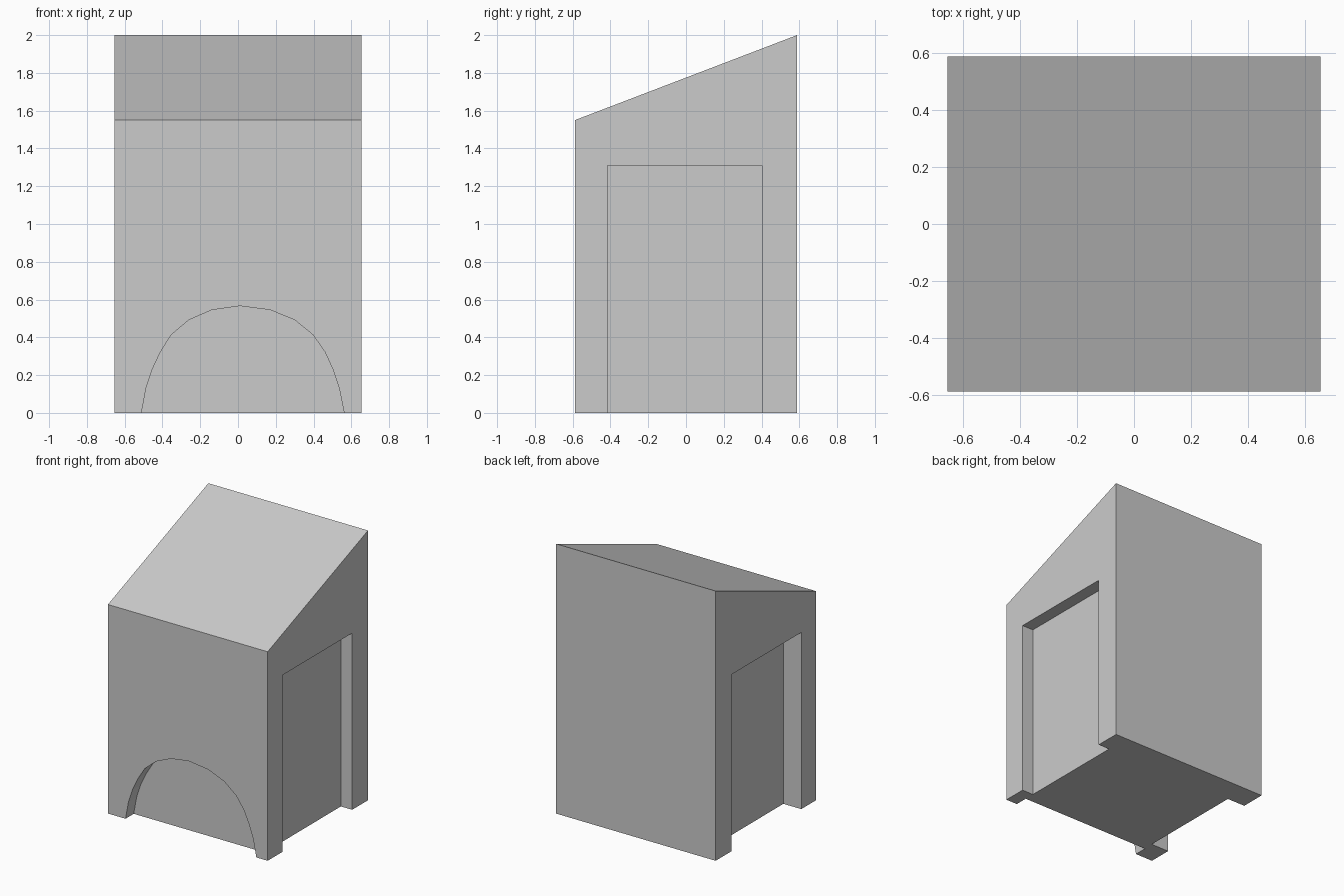
import bpy
import bmesh
from mathutils import Vector

HALF_X, HALF_Y = 0.655, 0.588
FRONT_Z, BACK_Z = 1.55, 2.0
MARGIN = 0.1  # cutter overshoot beyond the outer faces

if "Cube" in bpy.data.objects:
    bpy.data.objects.remove(bpy.data.objects["Cube"], do_unlink=True)

grey = bpy.data.materials.new("plain grey")
grey.use_nodes = True
colour = (0.6, 0.6, 0.6, 1)
grey.diffuse_color = colour
grey.node_tree.nodes["Principled BSDF"].inputs["Base Color"].default_value = colour


def prism(name, outline, sweep):
    """Sweep a flat 3D outline along a vector into a closed solid."""
    bm = bmesh.new()
    face = bm.faces.new([bm.verts.new(p) for p in outline])
    swept = bmesh.ops.extrude_face_region(bm, geom=[face], use_keep_orig=True)["geom"]
    verts = [v for v in swept if isinstance(v, bmesh.types.BMVert)]
    bmesh.ops.translate(bm, verts=verts, vec=Vector(sweep))
    bmesh.ops.recalc_face_normals(bm, faces=bm.faces)
    mesh = bpy.data.meshes.new(name)
    bm.to_mesh(mesh)
    bm.free()
    mesh.materials.append(grey)
    obj = bpy.data.objects.new(name, mesh)
    bpy.context.collection.objects.link(obj)
    return obj


def carve(body, cutter):
    """Subtract a cutter for good, then remove it."""
    cutter.hide_render = True
    mod = body.modifiers.new("recess", "BOOLEAN")
    mod.operation = "DIFFERENCE"
    mod.solver = "EXACT"
    mod.object = cutter
    bpy.context.view_layer.objects.active = body
    bpy.ops.object.modifier_apply(modifier=mod.name)
    bpy.data.objects.remove(cutter, do_unlink=True)


# Main block with a single-pitch roof rising to the back
side = [(-HALF_Y, 0), (HALF_Y, 0), (HALF_Y, BACK_Z), (-HALF_Y, FRONT_Z)]
body = prism("shed_body", [(-HALF_X, y, z) for y, z in side], (2 * HALF_X, 0, 0))

# Doorway recesses on both sides, the left one shallower
door = [(-0.415, -MARGIN), (0.402, -MARGIN), (0.402, 1.31), (-0.415, 1.31)]
for name, sign, depth in (("left_doorway", 1, 0.093), ("right_doorway", -1, 0.147)):
    outline = [(sign * (HALF_X - depth), y, z) for y, z in door]
    carve(body, prism(name, outline, (sign * (depth + MARGIN), 0, 0)))

# Shallow arch at the foot of the front
arch = [(-0.511, -MARGIN), (-0.511, 0), (-0.487, 0.13), (-0.455, 0.228),
        (-0.41, 0.323), (-0.354, 0.413), (-0.26, 0.492), (-0.138, 0.545),
        (0.01, 0.566), (0.17, 0.545), (0.3, 0.492), (0.397, 0.413),
        (0.46, 0.323), (0.503, 0.228), (0.536, 0.13), (0.562, 0), (0.562, -MARGIN)]
outline = [(x, -HALF_Y + 0.096, z) for x, z in arch]
carve(body, prism("front_arch", outline, (0, -0.096 - MARGIN, 0)))
